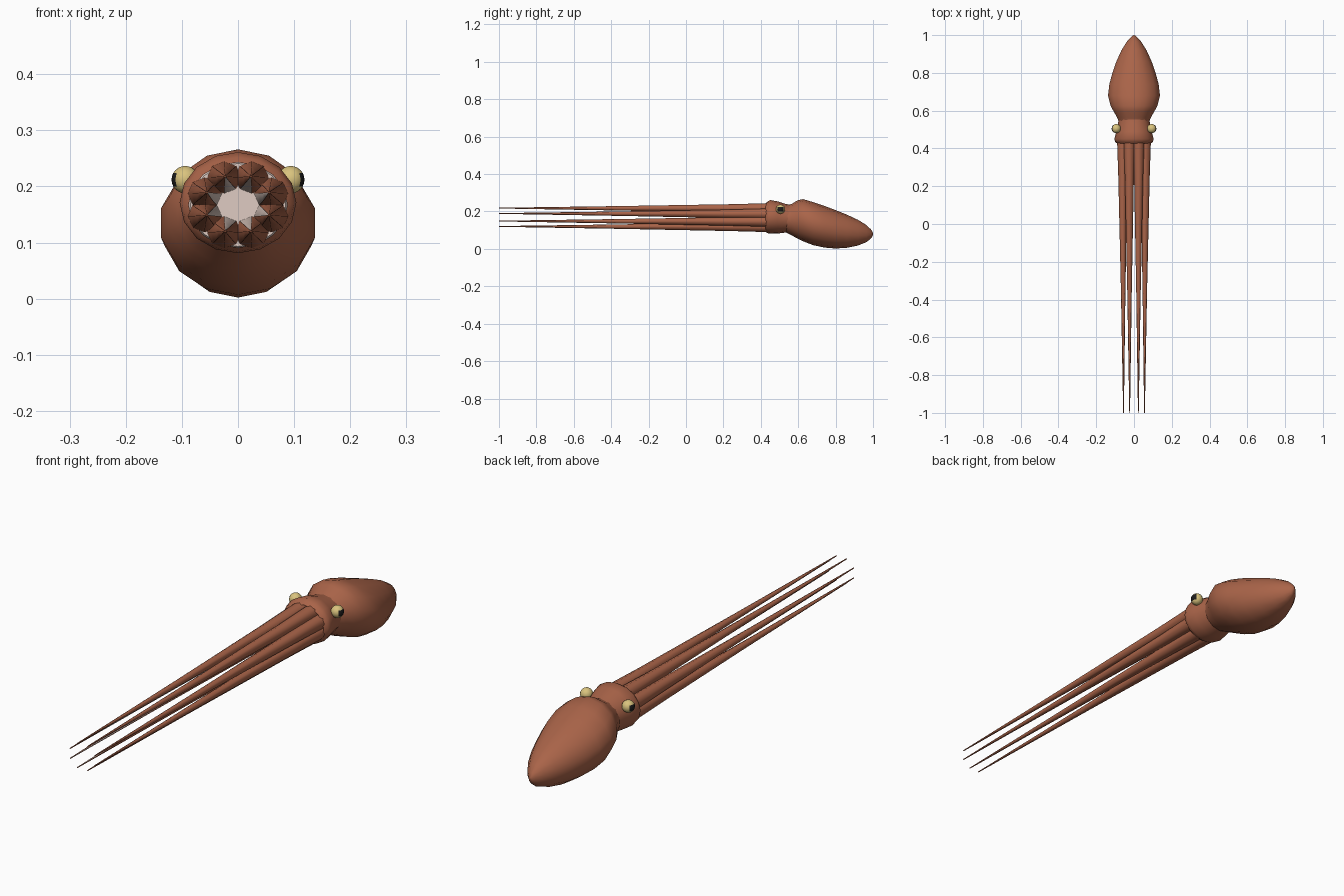
import bpy, bmesh, math
from mathutils import Vector

if "Cube" in bpy.data.objects:
    bpy.data.objects.remove(bpy.data.objects["Cube"])


def material(name, rgb):
    m = bpy.data.materials.new(name)
    m.diffuse_color = (*rgb, 1)
    m.use_nodes = True
    m.node_tree.nodes["Principled BSDF"].inputs["Base Color"].default_value = m.diffuse_color
    return m


BROWN = material("reddish_brown", (0.40, 0.127, 0.066))
PALE = material("pale_pink", (0.74, 0.60, 0.54))
YELLOW = material("eye_yellow", (0.70, 0.55, 0.21))
BLACK = material("pupil_black", (0.012, 0.012, 0.012))


def finish(bm, name, mats, angle=50):
    bmesh.ops.recalc_face_normals(bm, faces=bm.faces)
    me = bpy.data.meshes.new(name)
    bm.to_mesh(me)
    bm.free()
    ob = bpy.data.objects.new(name, me)
    bpy.context.collection.objects.link(ob)
    for m in mats:
        me.materials.append(m)
    bpy.ops.object.select_all(action='DESELECT')
    ob.select_set(True)
    bpy.context.view_layer.objects.active = ob
    bpy.ops.object.shade_smooth_by_angle(angle=math.radians(angle))
    return ob


def loft(rings, sides, cap_start=True, cap_end=True):
    """Skin elliptical rings given as (x, y, z, x radius, z radius)."""
    bm = bmesh.new()
    loops = []
    for x, y, z, rx, rz in rings:
        loops.append([bm.verts.new((x + rx * math.sin(2 * math.pi * i / sides), y,
                                    z + rz * math.cos(2 * math.pi * i / sides)))
                      for i in range(sides)])
    for a, b in zip(loops, loops[1:]):
        for i in range(sides):
            j = (i + 1) % sides
            bm.faces.new((a[i], a[j], b[j], b[i]))
    if cap_start:
        bm.faces.new(loops[0])
    if cap_end:
        bm.faces.new(loops[-1])
    return bm


# Mantle: drooping pointed body, listed as (y, bottom, top, half width)
profile = [(0.535, 0.088, 0.232, 0.080), (0.565, 0.072, 0.240, 0.092),
           (0.595, 0.056, 0.259, 0.110), (0.625, 0.041, 0.266, 0.127),
           (0.68, 0.020, 0.250, 0.141), (0.74, 0.007, 0.230, 0.134),
           (0.80, 0.002, 0.207, 0.117), (0.86, 0.006, 0.183, 0.096),
           (0.92, 0.018, 0.155, 0.068), (0.965, 0.036, 0.127, 0.039),
           (0.99, 0.056, 0.103, 0.016), (1.0, 0.075, 0.085, 0.003)]
finish(loft([(0, y, (b + t) / 2, w, (t - b) / 2) for y, b, t, w in profile], 14),
       "mantle", [BROWN])

# Head: short collar, open towards the arms
finish(loft([(0, 0.56, 0.163, 0.080, 0.072), (0, 0.53, 0.164, 0.085, 0.077),
             (0, 0.49, 0.168, 0.094, 0.086), (0, 0.45, 0.171, 0.104, 0.090),
             (0, 0.435, 0.168, 0.100, 0.084), (0, 0.425, 0.167, 0.088, 0.076)],
            16, cap_end=False), "head", [BROWN])

# Mouth disc between the arm roots
finish(loft([(0, 0.45, 0.167, 0.09, 0.078), (0, 0.44, 0.167, 0.085, 0.074)], 16),
       "mouth_disc", [PALE])

# Eight long tapering arms with pale inner faces
for k in range(8):
    a = math.radians(22.5 + 45 * k)
    c, s = math.cos(a), math.sin(a)
    bm = loft([(0.064 * c, 0.46, 0.167 + 0.053 * s, 0.031, 0.029),
               (0.064 * c, 0.25, 0.167 + 0.053 * s, 0.024, 0.023),
               (0.062 * c, -0.35, 0.168 + 0.053 * s, 0.012, 0.012),
               (0.060 * c, -1.0, 0.169 + 0.053 * s, 0.002, 0.002)], 8)
    bmesh.ops.recalc_face_normals(bm, faces=bm.faces)
    inward = Vector((-c, 0, -s))
    for f in bm.faces:
        f.material_index = 1 if f.normal.dot(inward) > 0.85 else 0
    finish(bm, f"arm_{k + 1}", [BROWN, PALE])

# Eyes with a dark horizontal pupil on the outer side
for side, label in ((-1, "left"), (1, "right")):
    bm = bmesh.new()
    bmesh.ops.create_uvsphere(bm, u_segments=16, v_segments=12, radius=0.0245)
    for f in bm.faces:
        d = f.calc_center_median().normalized()
        f.material_index = 1 if d.x * side > 0.62 and -0.6 < d.z < 0.4 else 0
    bmesh.ops.translate(bm, verts=bm.verts, vec=(side * 0.094, 0.505, 0.212))
    finish(bm, f"{label}_eye", [YELLOW, BLACK])
